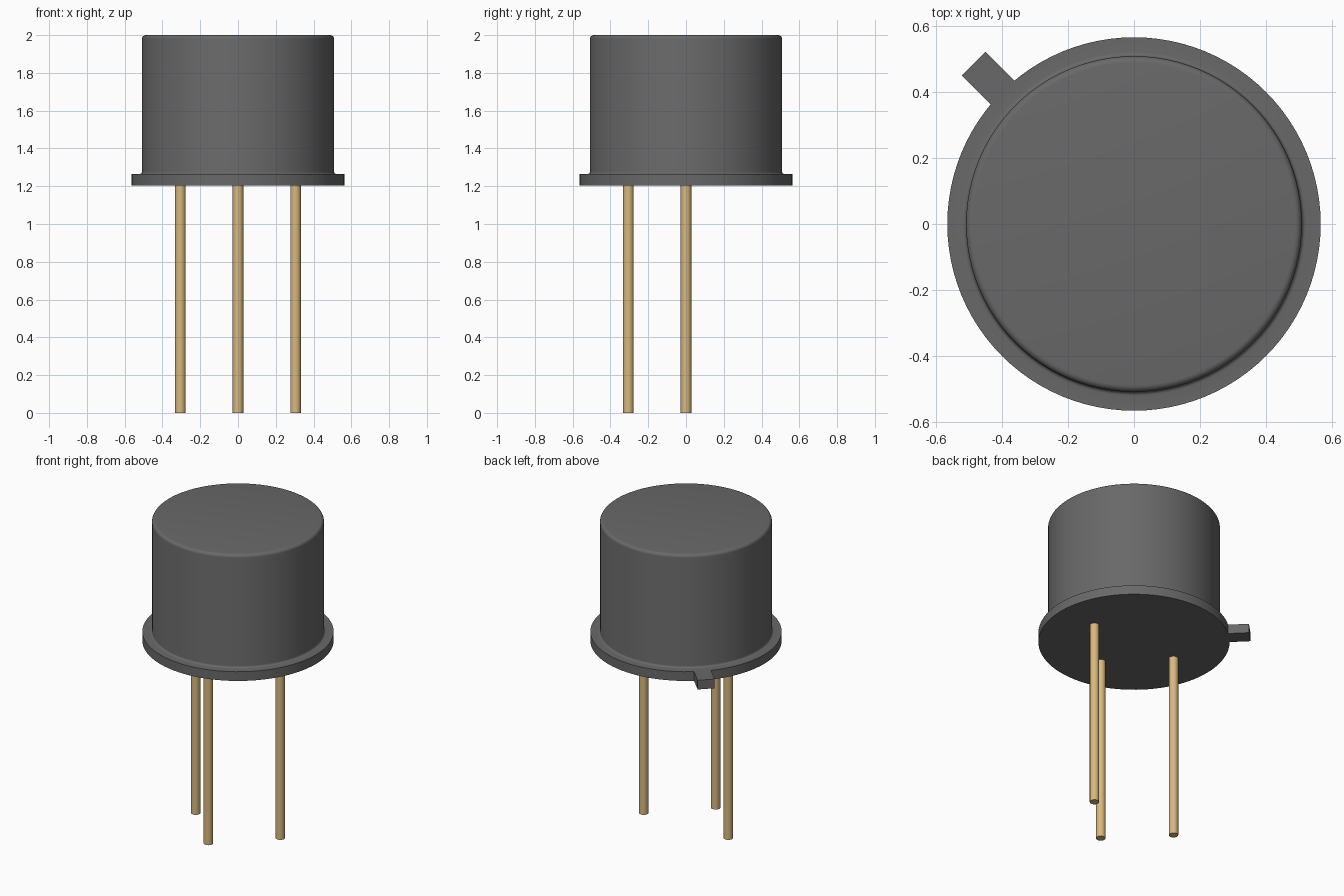
import bpy, bmesh, math
from mathutils import Matrix, Vector

cube = bpy.data.objects.get("Cube")
if cube:
    bpy.data.objects.remove(cube, do_unlink=True)


def material(name, rgb):
    mat = bpy.data.materials.new(name)
    mat.use_nodes = True
    mat.diffuse_color = (*rgb, 1)
    mat.node_tree.nodes["Principled BSDF"].inputs["Base Color"].default_value = (*rgb, 1)
    return mat


def finish(bm, name, mat, smooth=True):
    bmesh.ops.recalc_face_normals(bm, faces=bm.faces)
    mesh = bpy.data.meshes.new(name)
    bm.to_mesh(mesh)
    bm.free()
    mesh.materials.append(mat)
    obj = bpy.data.objects.new(name, mesh)
    bpy.context.collection.objects.link(obj)
    if smooth:
        bpy.ops.object.select_all(action="DESELECT")
        obj.select_set(True)
        bpy.context.view_layer.objects.active = obj
        bpy.ops.object.shade_smooth_by_angle(angle=math.radians(35))
    return obj


def lathe(name, profile, mat, sides, centre=(0, 0)):
    """Spin an (r, z) profile that starts and ends on the axis."""
    bm = bmesh.new()
    verts = [bm.verts.new((r, 0, z)) for r, z in profile]
    edges = [bm.edges.new(pair) for pair in zip(verts, verts[1:])]
    bmesh.ops.spin(bm, geom=verts + edges, axis=(0, 0, 1), cent=(0, 0, 0),
                   angle=math.tau, steps=sides)
    bmesh.ops.remove_doubles(bm, verts=bm.verts, dist=1e-5)
    bmesh.ops.translate(bm, verts=bm.verts, vec=(*centre, 0))
    return finish(bm, name, mat)


def arc(r, z, radius, start, end, steps=5):
    angles = [math.radians(start + (end - start) * i / steps) for i in range(steps + 1)]
    return [(r + radius * math.cos(a), z + radius * math.sin(a)) for a in angles]


dark_metal = material("dark grey metal", (0.14, 0.14, 0.14))
gold = material("pale gold", (0.69, 0.48, 0.21))

BASE, RIM, TOP = 1.205, 1.265, 2.0
BODY_R, FLANGE_R = 0.508, 0.565

# Can with flange, concave foot fillet and rounded top edge
profile = [(0, BASE), (FLANGE_R, BASE), (FLANGE_R, RIM)]
profile += arc(BODY_R + 0.012, RIM + 0.012, 0.012, 270, 180)
profile += arc(BODY_R - 0.02, TOP - 0.02, 0.02, 0, 90)
profile += [(0, TOP)]
lathe("can", profile, dark_metal, 96)

# Locating tab on the flange, pointing to the back right corner
inner, outer, width = 0.54, 0.686, 0.102
direction = math.radians(135)
bm = bmesh.new()
bmesh.ops.create_cube(bm, size=1)
bmesh.ops.scale(bm, verts=bm.verts, vec=(outer - inner, width, RIM - BASE))
bmesh.ops.translate(bm, verts=bm.verts, vec=((inner + outer) / 2, 0, (BASE + RIM) / 2))
bmesh.ops.rotate(bm, verts=bm.verts, cent=Vector(), matrix=Matrix.Rotation(direction, 3, "Z"))
finish(bm, "locating_tab", dark_metal, smooth=False)

# Three wire leads
PIN_R, PITCH = 0.028, 0.305
for name, centre in (("right_lead", (-PITCH, 0)),
                     ("front_lead", (0, -PITCH)),
                     ("left_lead", (PITCH, 0))):
    lathe(name, [(0, 0), (PIN_R, 0), (PIN_R, BASE + 0.02), (0, BASE + 0.02)], gold, 24, centre)
